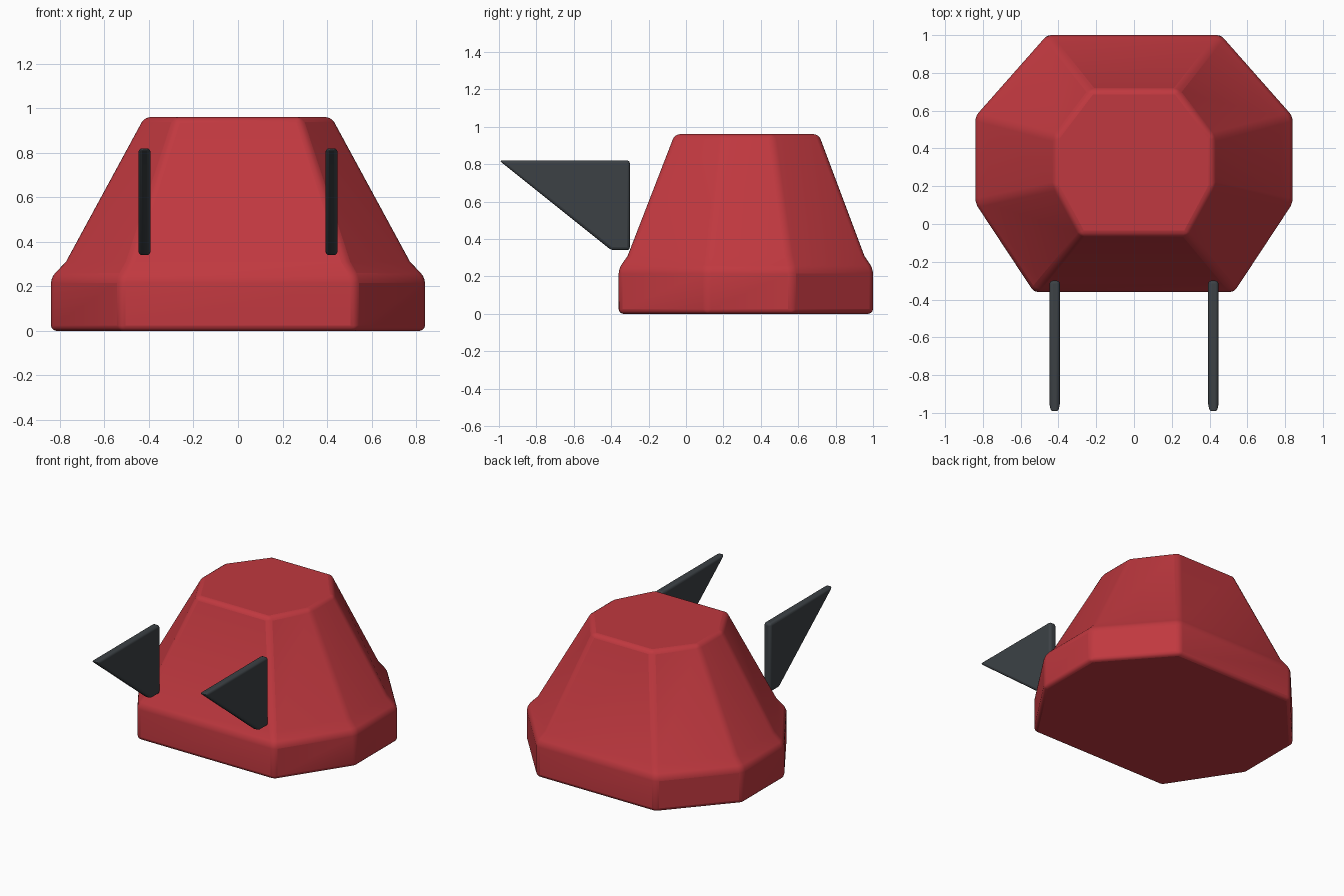
import bpy
import bmesh
from math import radians

cube = bpy.data.objects.get("Cube")
if cube:
    bpy.data.objects.remove(cube, do_unlink=True)


def make_material(name, rgb):
    mat = bpy.data.materials.new(name)
    mat.use_nodes = True
    mat.diffuse_color = (*rgb, 1)
    bsdf = mat.node_tree.nodes["Principled BSDF"]
    bsdf.inputs["Base Color"].default_value = (*rgb, 1)
    bsdf.inputs["Roughness"].default_value = 0.6
    return mat


def loft(name, rings, mat, bevel):
    """Bridge matching rings of points, cap both ends and round the edges."""
    bm = bmesh.new()
    loops = [[bm.verts.new(p) for p in ring] for ring in rings]
    count = len(loops[0])
    for low, high in zip(loops, loops[1:]):
        for i in range(count):
            j = (i + 1) % count
            bm.faces.new((low[i], low[j], high[j], high[i]))
    bm.faces.new(loops[0][::-1])
    bm.faces.new(loops[-1])
    bmesh.ops.recalc_face_normals(bm, faces=bm.faces)
    mesh = bpy.data.meshes.new(name)
    bm.to_mesh(mesh)
    bm.free()
    mesh.materials.append(mat)
    obj = bpy.data.objects.new(name, mesh)
    bpy.context.collection.objects.link(obj)

    mod = obj.modifiers.new("rounded_edges", "BEVEL")
    mod.width = bevel
    mod.segments = 3
    mod.limit_method = "ANGLE"
    mod.angle_limit = radians(20)

    bpy.ops.object.select_all(action="DESELECT")
    obj.select_set(True)
    bpy.context.view_layer.objects.active = obj
    bpy.ops.object.shade_smooth_by_angle(angle=radians(40))
    return obj


def mirrored(half):
    """Complete an outline from its +x half, running front to back."""
    return half + [(-x, y) for x, y in reversed(half)]


red = make_material("red", (0.53, 0.04, 0.05))
charcoal = make_material("charcoal", (0.045, 0.053, 0.06))

# Body: eight-sided skirt with a flared shoulder and a tapering crown
base = mirrored([(0.53, -0.36), (0.84, 0.11), (0.84, 0.57), (0.46, 1.0)])
crown = mirrored([(0.28, -0.06), (0.42, 0.2), (0.42, 0.46), (0.23, 0.71)])
levels = [(0, 0), (0.24, 0), (0.31, 0.16), (0.96, 1)]
body_rings = [
    [(a + (c - a) * t, b + (d - b) * t, z)
     for (a, b), (c, d) in zip(base, crown)]
    for z, t in levels
]
loft("body", body_rings, red, 0.025)

# Fins: a pair of upright triangular blades at the front
blade = [(-1.0, 0.82), (-0.40, 0.34), (-0.30, 0.34), (-0.30, 0.82)]
for side, label in ((1, "left"), (-1, "right")):
    faces_x = (side * 0.42 - 0.027, side * 0.42 + 0.027)
    fin_rings = [[(x, y, z) for y, z in blade] for x in faces_x]
    loft(label + "_fin", fin_rings, charcoal, 0.016)
